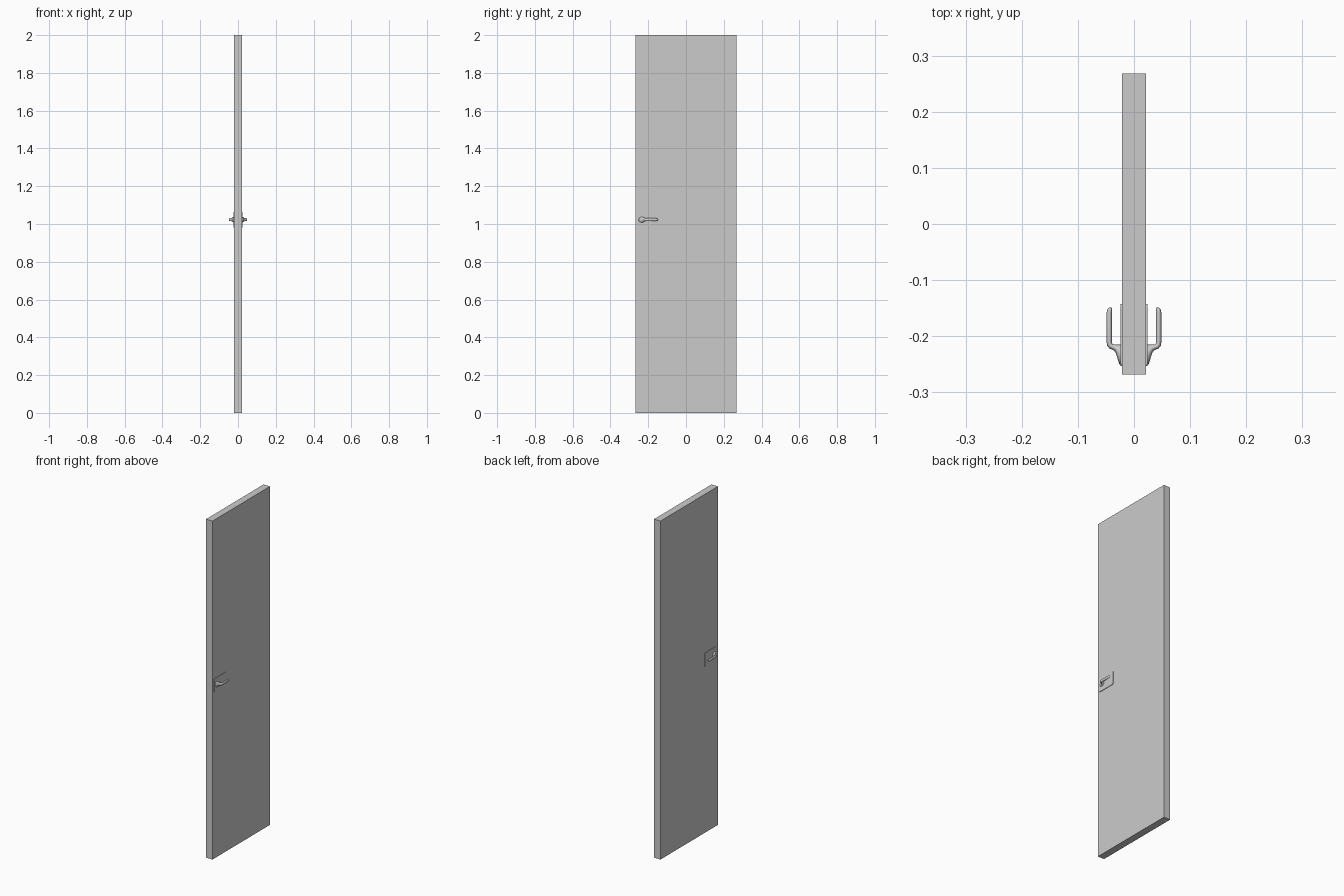
import bpy, bmesh, math

cube = bpy.data.objects.get("Cube")
if cube:
    bpy.data.objects.remove(cube, do_unlink=True)

grey = bpy.data.materials.new("light_grey")
grey.use_nodes = True
COLOUR = (0.6, 0.6, 0.6, 1)
grey.diffuse_color = COLOUR
grey.node_tree.nodes["Principled BSDF"].inputs["Base Color"].default_value = COLOUR


def add_object(name, bm, mirror=False, smooth=False):
    bmesh.ops.recalc_face_normals(bm, faces=bm.faces)
    mesh = bpy.data.meshes.new(name)
    bm.to_mesh(mesh)
    bm.free()
    mesh.materials.append(grey)
    ob = bpy.data.objects.new(name, mesh)
    bpy.context.collection.objects.link(ob)
    if mirror:
        mod = ob.modifiers.new("both_sides", 'MIRROR')
        mod.use_axis = (True, False, False)
    if smooth:
        bpy.ops.object.select_all(action='DESELECT')
        ob.select_set(True)
        bpy.context.view_layer.objects.active = ob
        bpy.ops.object.shade_smooth_by_angle(angle=math.radians(40))
    return ob


def box(low, high):
    bm = bmesh.new()
    bmesh.ops.create_cube(bm, size=1)
    for v in bm.verts:
        v.co = [(a + b) / 2 + c * (b - a) for a, b, c in zip(low, high, v.co)]
    return bm


# Door slab
add_object("door_panel", box((-0.021, -0.268, 0), (0.021, 0.268, 2)))

# Backing plate with rounded corners, one on each face
plate = box((0.02, -0.253, 0.982), (0.024, -0.143, 1.063))
corners = [e for e in plate.edges if abs(e.verts[0].co.x - e.verts[1].co.x) > 0.003]
bmesh.ops.bevel(plate, geom=corners, offset=0.006, segments=4, profile=0.5, affect='EDGES')
add_object("handle_plate", plate, mirror=True)


# Lever handle: oval sections swept from the flared boss to the rounded tip
# Each section: x, y, direction in degrees (0 = outward, 90 = along the lever),
# half width, half height
sections = [
    (0.022, -0.2335, 0, 0.0185, 0.015),
    (0.026, -0.2325, 0, 0.0175, 0.014),
    (0.029, -0.2280, 0, 0.0130, 0.012),
    (0.033, -0.2215, 0, 0.0065, 0.009),
    (0.037, -0.2195, 10, 0.0048, 0.008),
    (0.041, -0.2180, 35, 0.0048, 0.008),
    (0.0435, -0.2145, 65, 0.0050, 0.008),
    (0.044, -0.2090, 90, 0.0050, 0.008),
    (0.044, -0.1590, 90, 0.0050, 0.008),
    (0.0434, -0.1530, 95, 0.0043, 0.007),
    (0.0420, -0.1500, 105, 0.0028, 0.005),
    (0.0413, -0.1485, 110, 0.0012, 0.002),
]
SIDES = 20
MID_Z = 1.023
bm = bmesh.new()
rings = []
for x, y, angle, half_w, half_h in sections:
    a = math.radians(angle)
    ring = []
    for i in range(SIDES):
        t = math.tau * i / SIDES
        w = half_w * math.cos(t)
        ring.append(bm.verts.new((x - math.sin(a) * w, y + math.cos(a) * w,
                                  MID_Z + half_h * math.sin(t))))
    rings.append(ring)
for r, s in zip(rings, rings[1:]):
    for i in range(SIDES):
        j = (i + 1) % SIDES
        bm.faces.new((r[i], r[j], s[j], s[i]))
bm.faces.new(rings[0])
bm.faces.new(rings[-1])
add_object("lever_handle", bm, mirror=True, smooth=True)
